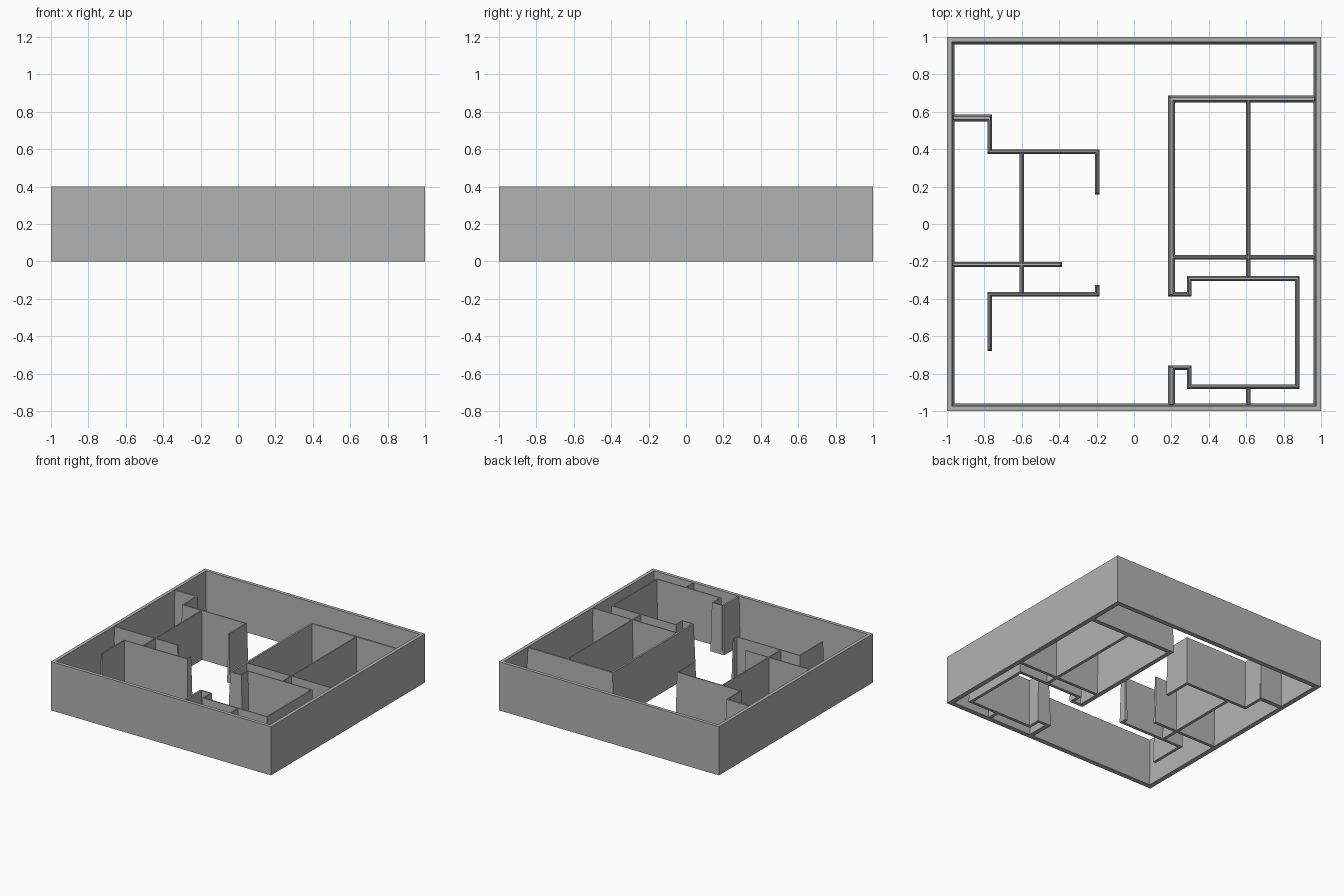
import bpy
from mathutils import Vector

if "Cube" in bpy.data.objects:
    bpy.data.objects.remove(bpy.data.objects["Cube"], do_unlink=True)

HEIGHT = 0.4

grey = bpy.data.materials.new("wall_grey")
grey.use_nodes = True
colour = (0.45, 0.45, 0.45, 1)
grey.diffuse_color = colour
grey.node_tree.nodes["Principled BSDF"].inputs["Base Color"].default_value = colour


def make_object(name, verts, faces):
    mesh = bpy.data.meshes.new(name)
    mesh.from_pydata(verts, [], faces)
    mesh.materials.append(grey)
    mesh.update()
    obj = bpy.data.objects.new(name, mesh)
    bpy.context.collection.objects.link(obj)
    return obj


def section(path, half, inset, z):
    """Mitred left and right points along a path, ends pulled in by inset."""
    pts = [Vector(p) for p in path]
    dirs = [(b - a).normalized() for a, b in zip(pts, pts[1:])]
    pts[0] = pts[0] + dirs[0] * inset
    pts[-1] = pts[-1] - dirs[-1] * inset
    left, right = [], []
    for i, p in enumerate(pts):
        d0, d1 = dirs[max(i - 1, 0)], dirs[min(i, len(dirs) - 1)]
        n0, n1 = Vector((-d0.y, d0.x)), Vector((-d1.y, d1.x))
        mitre = (n0 + n1) / (1 + n0.dot(n1)) * half
        left.append((*(p + mitre), z))
        right.append((*(p - mitre), z))
    return left + right


def wall(name, path, base, top):
    """Wall along a path, thinner at the top than at the base."""
    n = len(path)
    verts = section(path, base / 2, 0, 0)
    verts += section(path, top / 2, (base - top) / 2, HEIGHT)
    t = 2 * n
    faces = [(0, n, t + n, t), (n - 1, t + n - 1, t + 2 * n - 1, 2 * n - 1)]
    for i in range(n - 1):
        j = i + 1
        faces += [(i, j, n + j, n + i), (t + i, t + n + i, t + n + j, t + j),
                  (i, t + i, t + j, j), (n + i, n + j, t + n + j, t + n + i)]
    make_object(name, verts, faces)


# Outer wall: upright outside, sloped inside
def square(r, z):
    return [(-r, -r, z), (r, -r, z), (r, r, z), (-r, r, z)]


rings = [square(1, 0), square(1, HEIGHT), square(0.972, HEIGHT), square(0.96, 0)]
verts = [v for ring in rings for v in ring]
faces = []
for r in range(4):
    for i in range(4):
        a, b, s = r * 4, (r + 1) % 4 * 4, (i + 1) % 4
        faces.append((a + i, a + s, b + s, b + i))
make_object("outer_wall", verts, faces)

THIN = (0.025, 0.009)
THICK = (0.037, 0.015)

# Left and right halves of the plan, drawn as wall centre lines
walls = {
    "west_nook_wall": ([(-0.975, 0.566), (-0.759, 0.566)], THICK),
    "west_north_wall": ([(-0.771, 0.575), (-0.771, 0.387), (-0.197, 0.387), (-0.197, 0.157)], THIN),
    "west_divider": ([(-0.6, 0.387), (-0.6, -0.376)], THIN),
    "west_cross_wall": ([(-0.975, -0.217), (-0.385, -0.217)], THIN),
    "west_south_wall": ([(-0.771, -0.68), (-0.771, -0.376), (-0.197, -0.376), (-0.197, -0.325)], THIN),
    "east_hall_wall": ([(0.975, 0.668), (0.201, 0.668), (0.201, -0.388)], THICK),
    "east_cross_wall": ([(0.201, -0.178), (0.975, -0.178)], THIN),
    "east_divider": ([(0.611, 0.668), (0.611, -0.29)], THIN),
    "east_room_wall": ([(0.2, -0.376), (0.295, -0.376), (0.295, -0.291), (0.873, -0.291),
                        (0.873, -0.87), (0.295, -0.87), (0.295, -0.769), (0.2, -0.769)], THIN),
    "east_entry_wall": ([(0.201, -0.757), (0.201, -0.975)], THICK),
    "east_stub_wall": ([(0.611, -0.87), (0.611, -0.975)], THIN),
}
for name, (path, widths) in walls.items():
    wall(name, path, *widths)

# Point every face outwards
import bmesh
for obj in bpy.context.collection.objects:
    if obj.type == 'MESH' and grey.name in obj.data.materials:
        bm = bmesh.new()
        bm.from_mesh(obj.data)
        bmesh.ops.recalc_face_normals(bm, faces=bm.faces)
        bm.to_mesh(obj.data)
        bm.free()
